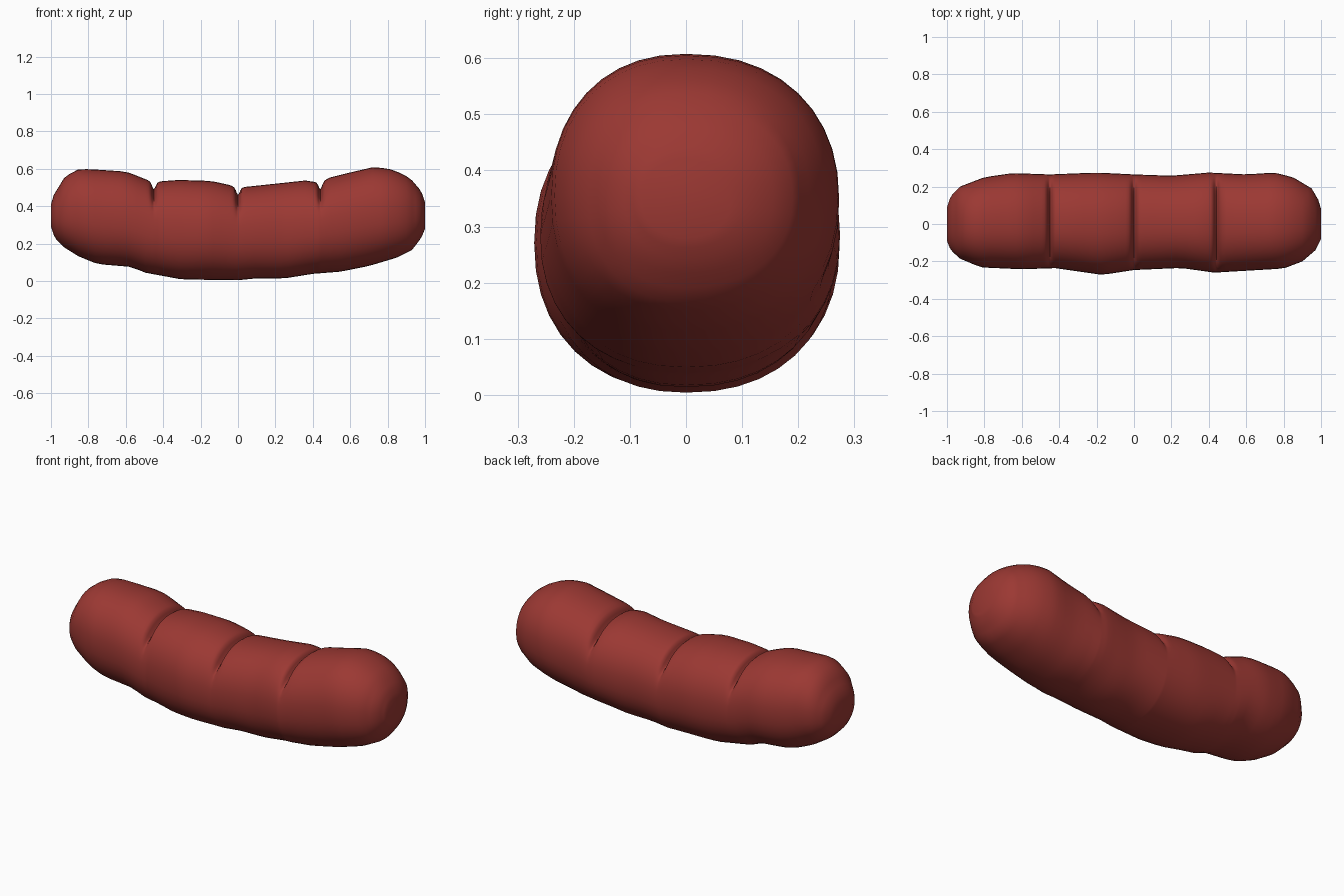
import bpy, bmesh
from math import sin, cos, pi, exp

if "Cube" in bpy.data.objects:
    bpy.data.objects.remove(bpy.data.objects["Cube"])

# Profiles along the length: (x, value)
TOP = [(-1, .41), (-.985, .46), (-.93, .55), (-.87, .595), (-.8, .598), (-.6, .585), (-.52, .555), (-.45, .525),
       (-.41, .533), (-.32, .54), (-.15, .535), (-.05, .515), (0, .495), (.04, .503), (.2, .52), (.36, .537),
       (.44, .525), (.49, .553), (.6, .58), (.73, .61), (.83, .595), (.92, .55), (.98, .48), (1, .42)]
BOTTOM = [(-1, .29), (-.98, .23), (-.93, .18), (-.85, .13), (-.75, .09), (-.57, .075), (-.5, .045), (-.3, .008),
          (0, .004), (.1, .014), (.25, .014), (.4, .038), (.55, .05), (.7, .08), (.85, .125), (.93, .165),
          (.98, .23), (1, .28)]
BACK = [(-1, .09), (-.98, .15), (-.93, .2), (-.8, .25), (-.65, .272), (-.45, .265), (-.2, .275), (0, .265),
        (.2, .258), (.4, .275), (.6, .265), (.75, .275), (.85, .25), (.95, .19), (.985, .13), (1, .08)]
FRONT = [(-1, .09), (-.98, .14), (-.93, .185), (-.82, .232), (-.6, .242), (-.42, .236), (-.17, .272), (0, .246),
         (.25, .235), (.43, .26), (.8, .238), (.9, .2), (.97, .14), (1, .08)]
GROOVES = (-.45, 0, .44)
SIDES = 40


def sample(table, x):
    for (x0, v0), (x1, v1) in zip(table, table[1:]):
        if x <= x1:
            return v0 + (v1 - v0) * (x - x0) / (x1 - x0)
    return table[-1][1]


def spow(v, p):
    return abs(v) ** p * (1 if v >= 0 else -1)


# Ring stations: even spacing, tighter at the ends and in the grooves
xs = [-.9 + .045 * i for i in range(41)]
xs = [x for x in xs if all(abs(x - g) > .05 for g in GROOVES)]
xs += [s * e for s in (-1, 1) for e in (1, .993, .985, .97, .95, .93)]
xs += [g + d for g in GROOVES for d in (-.045, -.03, -.02, -.012, -.006, 0, .006, .012, .02, .03, .045)]
xs.sort()

# Sausage body, lofted through the rings with slits over the top
bm = bmesh.new()
rings = []
for x in xs:
    t, b = sample(TOP, x), sample(BOTTOM, x)
    back, front = sample(BACK, x), sample(FRONT, x)
    cz, h = (t + b) / 2, (t - b) / 2
    slit = sum(exp(-((x - g) / .013) ** 2) for g in GROOVES)
    ring = []
    for i in range(SIDES):
        a = 2 * pi * i / SIDES
        c, s = spow(cos(a), .9), spow(sin(a), .9)
        mask = min(1, max(0, (s - .45) / .3))
        k = 1 - .14 * slit * mask
        y = c * (back if c > 0 else front) * k
        ring.append(bm.verts.new((x, y, cz + s * h * k)))
    rings.append(ring)
for r0, r1 in zip(rings, rings[1:]):
    for i in range(SIDES):
        j = (i + 1) % SIDES
        bm.faces.new((r0[i], r0[j], r1[j], r1[i]))

# Rounded-off end faces
bm.faces.new(rings[0])
bm.faces.new(rings[-1])
bmesh.ops.recalc_face_normals(bm, faces=bm.faces)

mesh = bpy.data.meshes.new("sausage")
bm.to_mesh(mesh)
bm.free()
sausage = bpy.data.objects.new("sausage", mesh)
bpy.context.collection.objects.link(sausage)

mat = bpy.data.materials.new("sausage_red")
mat.diffuse_color = (.33, .04, .033, 1)
mat.use_nodes = True
mat.node_tree.nodes["Principled BSDF"].inputs["Base Color"].default_value = mat.diffuse_color
mesh.materials.append(mat)

bpy.context.view_layer.objects.active = sausage
sausage.select_set(True)
bpy.ops.object.shade_smooth_by_angle(angle=1.2)
